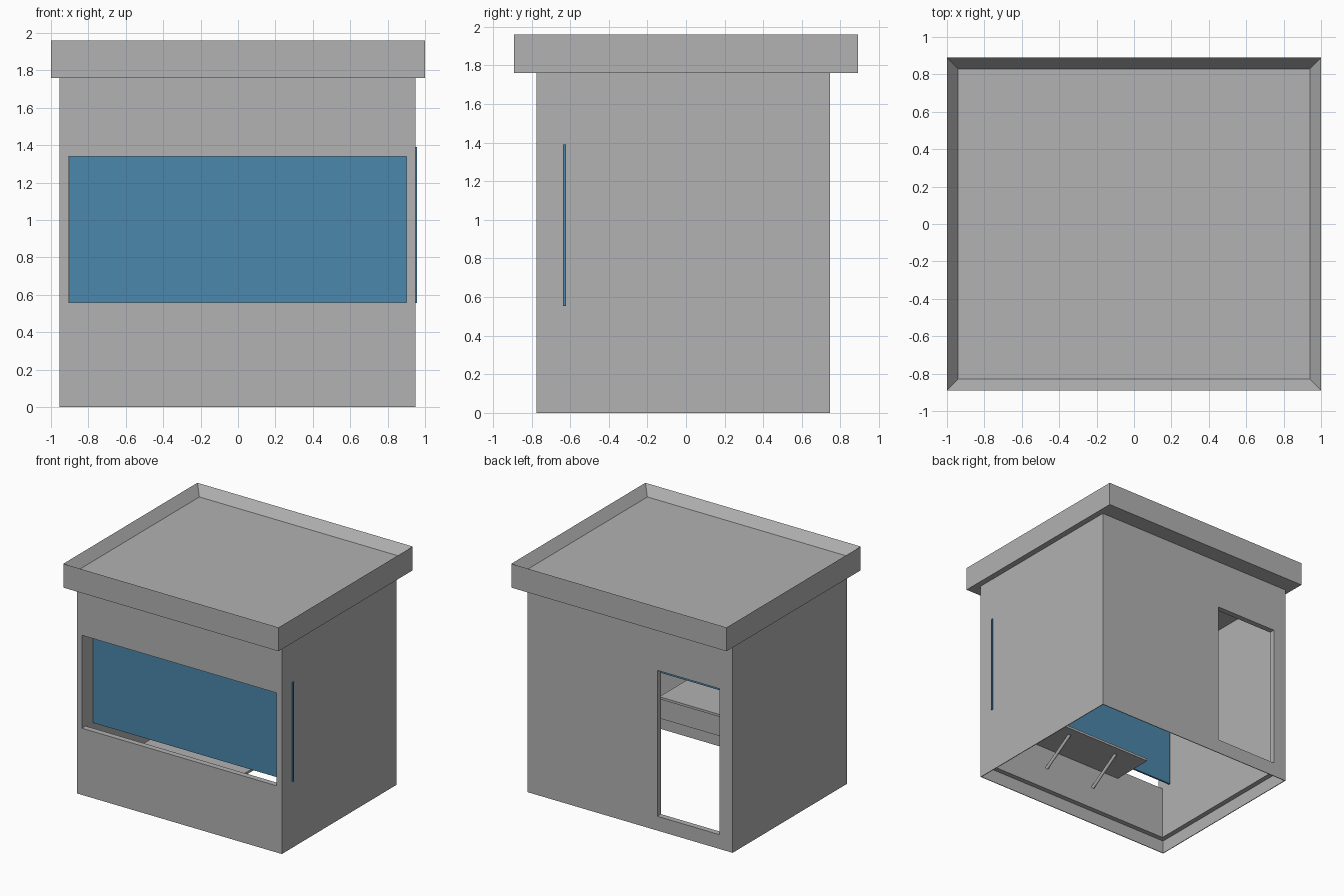
import bpy
import bmesh
from mathutils import Vector

default = bpy.data.objects.get("Cube")
if default:
    bpy.data.objects.remove(default, do_unlink=True)


def make_material(name, rgb):
    mat = bpy.data.materials.new(name)
    mat.use_nodes = True
    mat.diffuse_color = (*rgb, 1)
    mat.node_tree.nodes["Principled BSDF"].inputs["Base Color"].default_value = (*rgb, 1)
    return mat


GREY = make_material("wall grey", (0.445, 0.445, 0.445))
BLUE = make_material("glass blue", (0.069, 0.242, 0.407))


def finish(name, bm, mat):
    bmesh.ops.recalc_face_normals(bm, faces=bm.faces)
    mesh = bpy.data.meshes.new(name)
    bm.to_mesh(mesh)
    bm.free()
    mesh.materials.append(mat)
    obj = bpy.data.objects.new(name, mesh)
    bpy.context.collection.objects.link(obj)
    return obj


def box_mesh(x, y, z):
    bm = bmesh.new()
    bmesh.ops.create_cube(bm, size=1)
    for v in bm.verts:
        v.co = [(s[0] + s[1]) / 2 + c * (s[1] - s[0]) for c, s in zip(v.co, (x, y, z))]
    return bm


def box(name, x, y, z, mat=GREY):
    return finish(name, box_mesh(x, y, z), mat)


def frame(name, outer, hole, span, place):
    """Rectangular plate with a rectangular hole; place(u, v, w) gives the 3D point."""
    bm = bmesh.new()

    def loop(rect, w):
        (u0, u1), (v0, v1) = rect
        return [bm.verts.new(place(u, v, w))
                for u, v in ((u0, v0), (u1, v0), (u1, v1), (u0, v1))]

    loops = [loop(outer, span[0]), loop(outer, span[1]),
             loop(hole, span[1]), loop(hole, span[0])]
    for a, b in zip(loops, loops[1:] + loops[:1]):
        for i in range(4):
            j = (i + 1) % 4
            bm.faces.new((a[i], a[j], b[j], b[i]))
    return finish(name, bm, GREY)


def upright(u, v, w):
    return (u, w, v)


def flat(u, v, w):
    return (u, v, w)


# Main dimensions
LEFT, RIGHT = 0.95, -0.955
FRONT, BACK = -0.775, 0.745
T = 0.048
BASE, EAVES = 0.11, 1.76
width = (RIGHT, LEFT)
height = (BASE, EAVES)
inner_x = (RIGHT + T, LEFT - T)
inner_y = (FRONT + T, BACK - T)

# Walls with the serving window and the doorway
frame("front_wall", (width, height), (inner_x, (0.56, 1.34)), (FRONT, FRONT + T), upright)
frame("back_wall", (width, height), ((-0.834, -0.255), (0.12, 1.345)), (BACK - T, BACK), upright)
box("left_wall", (LEFT - T, LEFT), inner_y, height)
box("right_wall", (RIGHT, RIGHT + T), inner_y, height)
box("ceiling", inner_x, inner_y, (EAVES - T, EAVES))

# Thin skirt around the open base
S = 0.006
frame("base_skirt", (width, (FRONT, BACK)),
      ((RIGHT + S, LEFT - S), (FRONT + S, BACK - S)), (0, BASE), flat)

# Roof slab with a sunken deck behind a parapet
bm = box_mesh((-1, 1), (-0.89, 0.89), (EAVES, 1.96))
bm.faces.ensure_lookup_table()
deck = max(bm.faces, key=lambda f: f.calc_center_median().z)
bmesh.ops.inset_region(bm, faces=[deck], thickness=0.085)
bmesh.ops.translate(bm, verts=deck.verts[:], vec=(0, 0, -0.08))
finish("roof", bm, GREY)

# Sliding pane, its end showing through the left wall
box("window_pane", (-0.90, 0.958), (-0.638, -0.622), (0.555, 1.39), BLUE)

# Counter shelf and its diagonal struts
box("counter_shelf", (-0.44, 0.5), (FRONT + T, -0.36), (0.48, 0.5))
for side, x in (("left", 0.30), ("right", -0.18)):
    top, foot = Vector((x, -0.44, 0.485)), Vector((x, FRONT + T, 0.3))
    axis = top - foot
    bm = bmesh.new()
    bmesh.ops.create_cone(bm, cap_ends=True, segments=12, radius1=0.013,
                          radius2=0.013, depth=axis.length)
    bm.transform(axis.to_track_quat("Z", "Y").to_matrix().to_4x4())
    bmesh.ops.translate(bm, verts=bm.verts, vec=(top + foot) / 2)
    finish(side + "_shelf_strut", bm, GREY)
